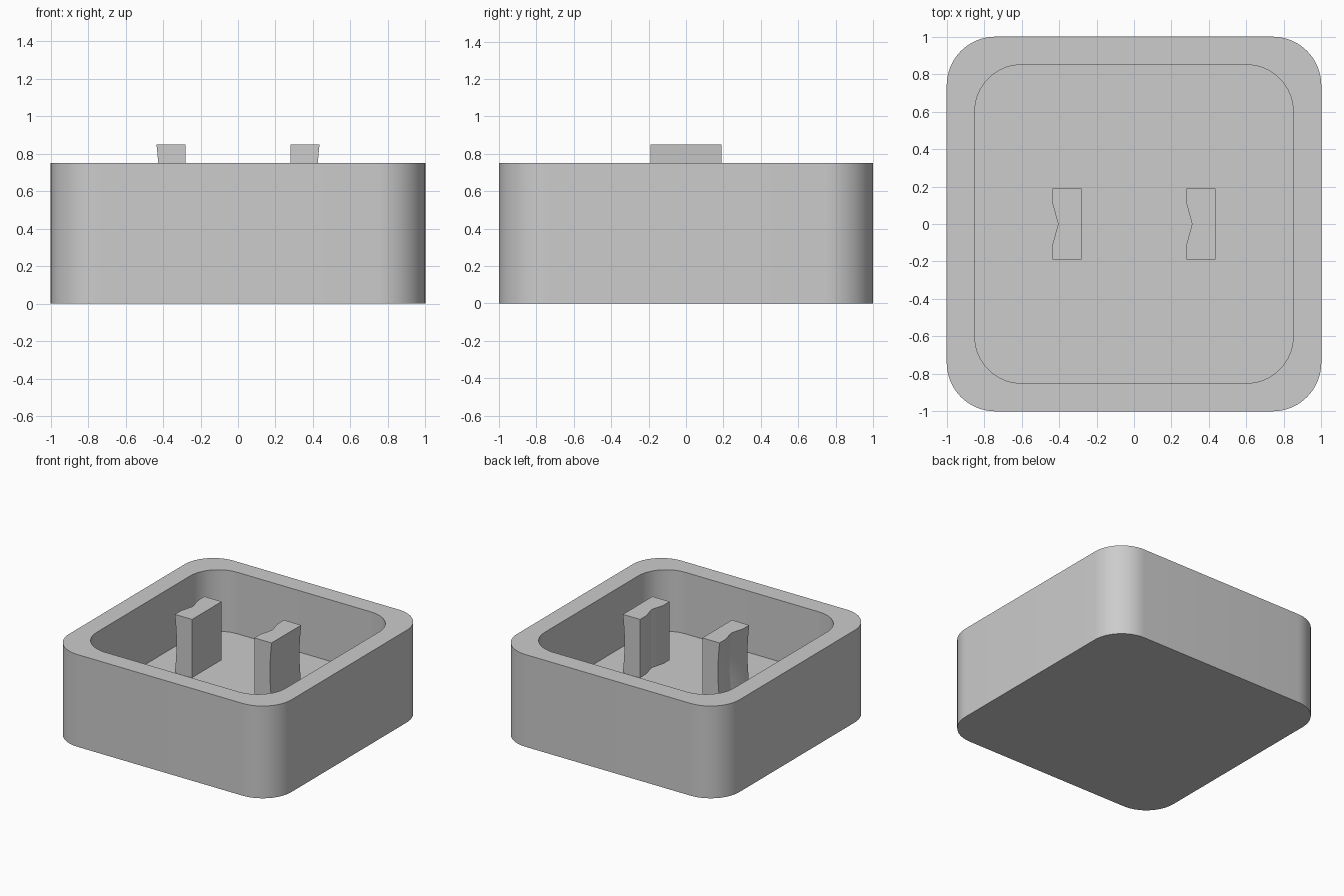
import bpy
import bmesh
from math import cos, sin, pi

cube = bpy.data.objects.get("Cube")
if cube:
    bpy.data.objects.remove(cube, do_unlink=True)

GREY = (0.604, 0.604, 0.604, 1)
grey = bpy.data.materials.new("light grey")
grey.use_nodes = True
grey.diffuse_color = GREY
grey.node_tree.nodes["Principled BSDF"].inputs["Base Color"].default_value = GREY


def rounded_square(half, radius, steps=16):
    """Counter-clockwise outline of a square with round corners."""
    c = half - radius
    points = []
    for corner, (sx, sy) in enumerate([(1, 1), (-1, 1), (-1, -1), (1, -1)]):
        for i in range(steps + 1):
            a = (corner + i / steps) * pi / 2
            points.append((sx * c + radius * cos(a), sy * c + radius * sin(a)))
    return points


def loft(name, outlines):
    """Join matching (outline, height) rings in order and cap both ends."""
    bm = bmesh.new()
    rings = [[bm.verts.new((x, y, z)) for x, y in pts] for pts, z in outlines]
    n = len(rings[0])
    for low, high in zip(rings, rings[1:]):
        for i in range(n):
            j = (i + 1) % n
            bm.faces.new((low[i], low[j], high[j], high[i]))
    bm.faces.new(rings[0][::-1])
    bm.faces.new(rings[-1])
    bmesh.ops.recalc_face_normals(bm, faces=bm.faces)
    mesh = bpy.data.meshes.new(name)
    bm.to_mesh(mesh)
    bm.free()
    mesh.materials.append(grey)
    obj = bpy.data.objects.new(name, mesh)
    bpy.context.collection.objects.link(obj)
    bpy.ops.object.select_all(action="DESELECT")
    obj.select_set(True)
    bpy.context.view_layer.objects.active = obj
    bpy.ops.object.shade_smooth_by_angle(angle=pi / 6)
    return obj


# Open tray: outer wall, rim, inner wall, sunken floor
outer = rounded_square(1, 0.26)
inner = rounded_square(0.85, 0.25)
loft("tray", [(outer, 0), (outer, 0.75), (inner, 0.75), (inner, 0.25)])


def post_outline(left, right):
    """Rectangle with a shallow V notch on its -x side."""
    return [(left, -0.19), (right, -0.19), (right, 0.19), (left, 0.19),
            (left, 0.11), (left + 0.03, 0), (left, -0.11)]


# Two upright posts, the outer side of each slightly hollowed
BOTTOM, TOP, STEPS = 0.375, 0.85, 10
for name, left, right, side in [("right_post", -0.435, -0.28, -1),
                                ("left_post", 0.28, 0.435, 1)]:
    rings = []
    for i in range(STEPS + 1):
        t = i / STEPS
        dent = 0.015 * sin(pi * t)
        pts = post_outline(left + dent * (side < 0), right - dent * (side > 0))
        rings.append((pts, BOTTOM + (TOP - BOTTOM) * t))
    loft(name, rings)
